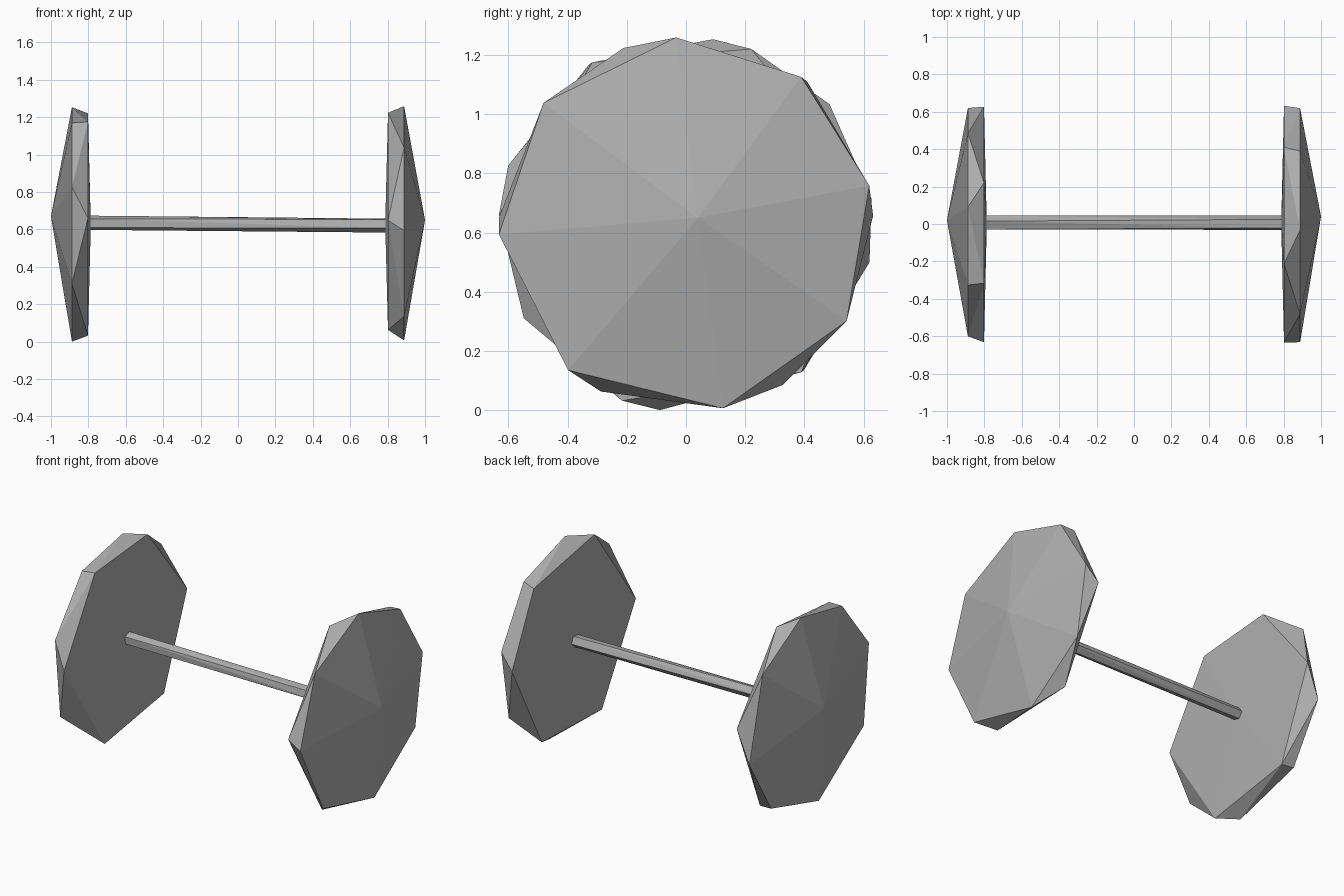
import bpy, bmesh
from math import cos, sin, radians

if "Cube" in bpy.data.objects:
    bpy.data.objects.remove(bpy.data.objects["Cube"])

R = 0.633    # wheel radius
H = 0.627    # height of the wheel centres

grey = bpy.data.materials.new("dark_grey")
grey.diffuse_color = (0.43, 0.43, 0.43, 1)
grey.use_nodes = True
grey.node_tree.nodes["Principled BSDF"].inputs["Base Color"].default_value = grey.diffuse_color


def ring(x, r, angles, cy=0.0, cz=H):
    return [(x, cy + r * cos(radians(a)), cz + r * sin(radians(a))) for a in angles]


def hull(name, points):
    bm = bmesh.new()
    for p in points:
        bm.verts.new(p)
    bmesh.ops.convex_hull(bm, input=bm.verts[:])
    bmesh.ops.recalc_face_normals(bm, faces=bm.faces[:])
    mesh = bpy.data.meshes.new(name)
    bm.to_mesh(mesh)
    bm.free()
    mesh.materials.append(grey)
    obj = bpy.data.objects.new(name, mesh)
    bpy.context.collection.objects.link(obj)
    return obj


# Wheels: six-sided inner rim, eight-sided outer rim, shallow cone on both sides
def wheel(name, side, inner, outer, hub):
    hull(name, ring(side * 0.802, R, inner) + ring(side * 0.888, R, outer)
         + [(side * 0.787, 0, H), (side, *hub)])


wheel("right_wheel", 1,
      [109.5, 49.6, 2.7, -58.8, -117, 178],
      [93, 52, 12, -31, -78.6, -129, 183, 139.5], (0.04, 0.65))
wheel("left_wheel", -1,
      [69.6, 120, 177, -110, -52, 8],
      [81.7, 40, -11.6, -51, -98, -150, 161.6, 121], (0.02, 0.67))

# Axle: thin five-sided bar, slightly tilted and twisted
hull("axle", ring(-0.795, 0.04, [72 * i + 75 for i in range(5)], 0.005, 0.635)
     + ring(0.795, 0.04, [72 * i + 60 for i in range(5)], 0.005, 0.623))
